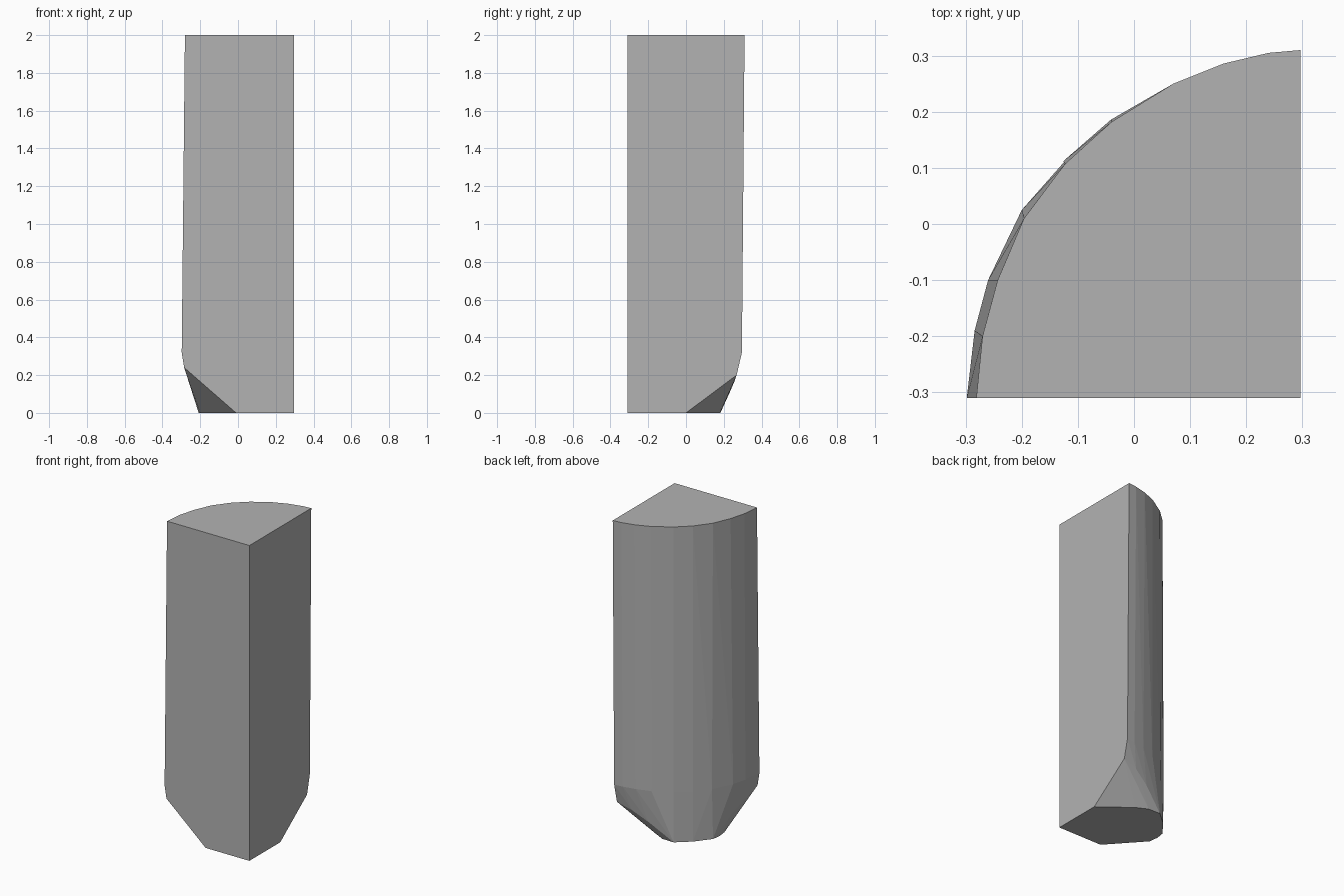
import bpy
import bmesh
from mathutils import Vector

cube = bpy.data.objects.get("Cube")
if cube:
    bpy.data.objects.remove(cube, do_unlink=True)

BACK, FRONT, SIDE = 0.31, -0.31, 0.297

# Curved outline at the top and, slightly shifted, above the tapered foot
top_arc = [(-0.281, FRONT), (-0.27, -0.2), (-0.243, -0.1), (-0.196, 0.01),
           (-0.123, 0.107), (-0.04, 0.182), (0.07, 0.25), (0.16, 0.286),
           (0.24, 0.305), (SIDE, BACK)]
low_arc = [(-0.298, FRONT), (-0.284, -0.19), (-0.26, -0.1), (-0.2, 0.025),
           (-0.126, 0.112), (-0.041, 0.186), (0.07, 0.247), (0.16, 0.275),
           (0.24, 0.291), (SIDE, 0.296)]

# Foot outline: quarter shape with both ends of the curve cut away
foot = [(-0.01, FRONT), (-0.2, -0.1), (-0.208, -0.04), (-0.2, 0.015),
        (-0.125, 0.11), (-0.041, 0.182), (0.04, 0.18), (0.11, 0.145), (SIDE, 0)]

# Rounded shoulders between the shaft and the two slanted cuts
shoulder = [(-0.285, FRONT, 0.24), (-0.268, -0.2, 0.2), (-0.245, -0.1, 0.12),
            (SIDE, 0.268, 0.2), (0.2, 0.258, 0.17), (0.1, 0.232, 0.11)]


def ring(outline, z):
    """Outline points plus the square inner corner, at one height."""
    return [Vector((x, y, z)) for x, y in outline + [(SIDE, FRONT)]]


points = ring(top_arc, 2) + ring(low_arc, 0.32) + ring(foot, 0)
points += [Vector(p) for p in shoulder]

# The whole solid is convex, so wrap the outlines in one skin
bm = bmesh.new()
for p in points:
    bm.verts.new(p)
hull = bmesh.ops.convex_hull(bm, input=bm.verts[:])
loose = {g for g in hull["geom_interior"] + hull["geom_unused"]
         if isinstance(g, bmesh.types.BMVert) and not g.link_faces}
bmesh.ops.delete(bm, geom=list(loose), context="VERTS")
bmesh.ops.dissolve_limit(bm, angle_limit=0.01, verts=bm.verts[:], edges=bm.edges[:])
bmesh.ops.recalc_face_normals(bm, faces=bm.faces[:])

mesh = bpy.data.meshes.new("quarter_column")
bm.to_mesh(mesh)
bm.free()
column = bpy.data.objects.new("quarter_column", mesh)
bpy.context.collection.objects.link(column)

# Plain grey finish
grey = bpy.data.materials.new("plain_grey")
grey.use_nodes = True
colour = (0.45, 0.45, 0.45, 1)
grey.diffuse_color = colour
grey.node_tree.nodes["Principled BSDF"].inputs["Base Color"].default_value = colour
mesh.materials.append(grey)
